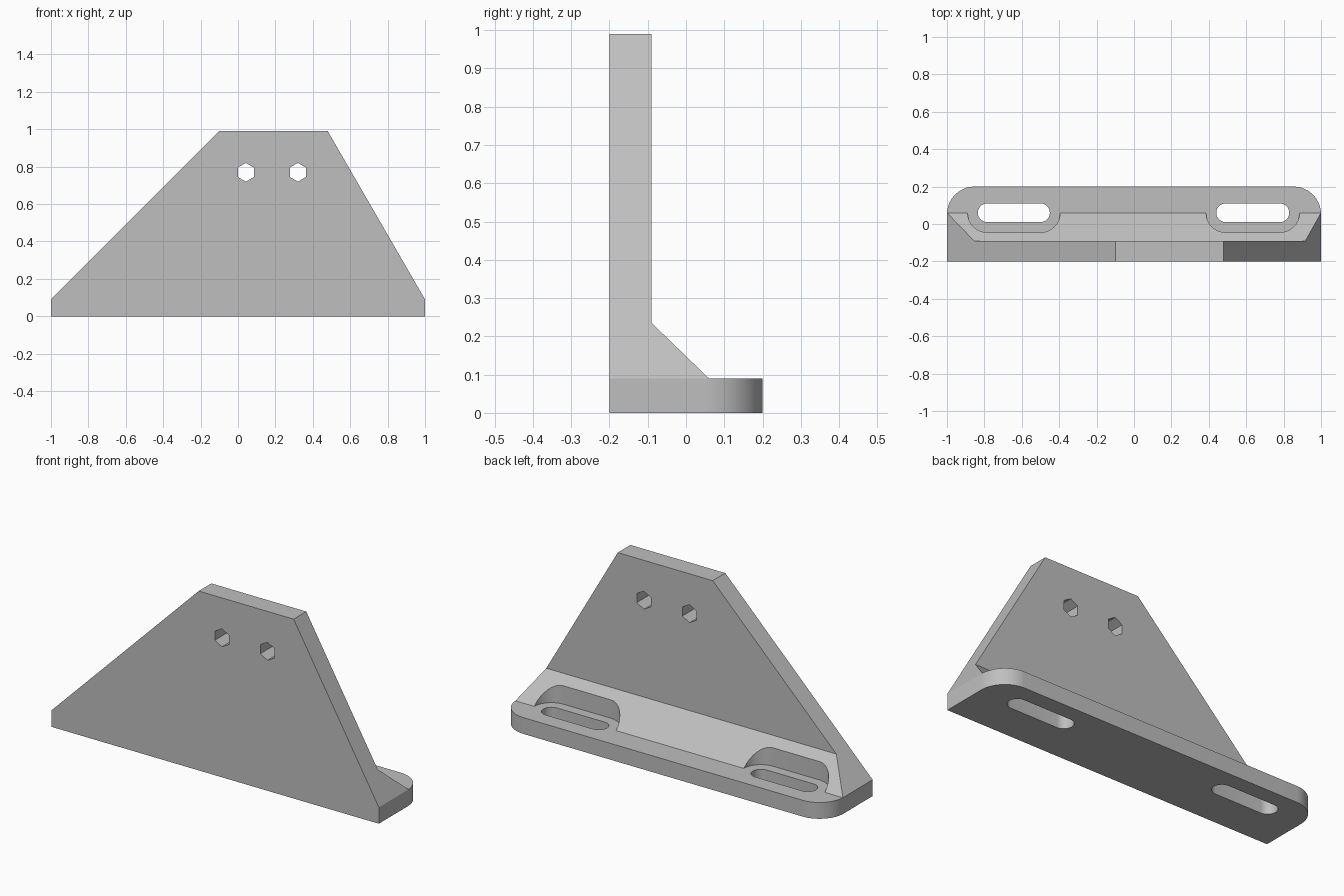
import bpy, bmesh
from math import sin, cos, pi, radians
from mathutils import Vector

cube = bpy.data.objects.get("Cube")
if cube:
    bpy.data.objects.remove(cube, do_unlink=True)

grey = bpy.data.materials.new("plain_grey")
grey.use_nodes = True
colour = (0.52, 0.52, 0.52, 1)
grey.diffuse_color = colour
grey.node_tree.nodes["Principled BSDF"].inputs["Base Color"].default_value = colour


def prism(name, outline, axis, lo, hi):
    """Extrude a 2D outline along an axis; the outline uses the other two axes in order."""
    def place(a, b, c):
        return {"x": (c, a, b), "y": (a, c, b), "z": (a, b, c)}[axis]
    bm = bmesh.new()
    face = bm.faces.new([bm.verts.new(place(a, b, lo)) for a, b in outline])
    grown = bmesh.ops.extrude_face_region(bm, geom=[face])["geom"]
    bmesh.ops.translate(bm, vec=Vector(place(0, 0, hi - lo)),
                        verts=[v for v in grown if isinstance(v, bmesh.types.BMVert)])
    bmesh.ops.recalc_face_normals(bm, faces=bm.faces)
    mesh = bpy.data.meshes.new(name)
    bm.to_mesh(mesh)
    bm.free()
    mesh.materials.append(grey)
    obj = bpy.data.objects.new(name, mesh)
    bpy.context.collection.objects.link(obj)
    return obj


def arc(cx, cy, r, start, end, steps):
    angles = [radians(start + (end - start) * i / steps) for i in range(steps + 1)]
    return [(cx + r * cos(a), cy + r * sin(a)) for a in angles]


def stadium(x1, x2, y, r):
    return arc(x2, y, r, -90, 90, 16) + arc(x1, y, r, 90, 270, 16)


def combine(target, cutter, operation):
    bpy.context.view_layer.objects.active = target
    mod = target.modifiers.new(operation.lower(), "BOOLEAN")
    mod.operation, mod.solver, mod.object = operation, "EXACT", cutter
    bpy.ops.object.modifier_apply(modifier=mod.name)
    bpy.data.objects.remove(cutter, do_unlink=True)


base_top = 0.09
front, back, wall_back, rib_end = -0.2, 0.2, -0.09, 0.06

# Side section: upright wall, sloped rib and foot
bracket = prism("bracket", [(front, 0), (back, 0), (back, base_top), (rib_end, base_top),
                            (wall_back, 0.235), (wall_back, 0.99), (front, 0.99)], "x", -1, 1)

# Lopsided tapering outline of the wall
taper = prism("taper_cutter", [(-1.0, -0.1), (1.0, -0.1), (1.0, base_top), (0.448, 1.045),
                               (-0.045, 1.045), (-1.0, base_top)], "y", -0.5, 0.5)
combine(bracket, taper, "INTERSECT")

# Rounded back corners of the foot
r = 0.148
plan = [(-1.0, -0.5), (1.0, -0.5)] + arc(1 - r, back - r, r, 0, 90, 16) \
    + arc(r - 1, back - r, r, 90, 180, 16)
combine(bracket, prism("corner_cutter", plan, "z", -0.5, 1.5), "INTERSECT")

# Clearance pockets in the rib and slots through the foot
for x1, x2 in ((-0.785, -0.5), (0.49, 0.78)):
    combine(bracket, prism("pocket_cutter", stadium(x1, x2, rib_end, 0.105), "z", base_top, 0.5),
            "DIFFERENCE")
    combine(bracket, prism("slot_cutter", stadium(x1, x2, rib_end, 0.05), "z", -0.1, 0.6),
            "DIFFERENCE")

# Hexagonal holes through the wall
for x in (0.042, 0.32):
    combine(bracket, prism("hole_cutter", arc(x, 0.77, 0.05, 30, 330, 5), "y", -0.5, 0.3),
            "DIFFERENCE")

# Smooth round corners, sharp edges elsewhere
bpy.ops.object.select_all(action="DESELECT")
bracket.select_set(True)
bpy.context.view_layer.objects.active = bracket
bpy.ops.object.shade_smooth_by_angle(angle=radians(25))
